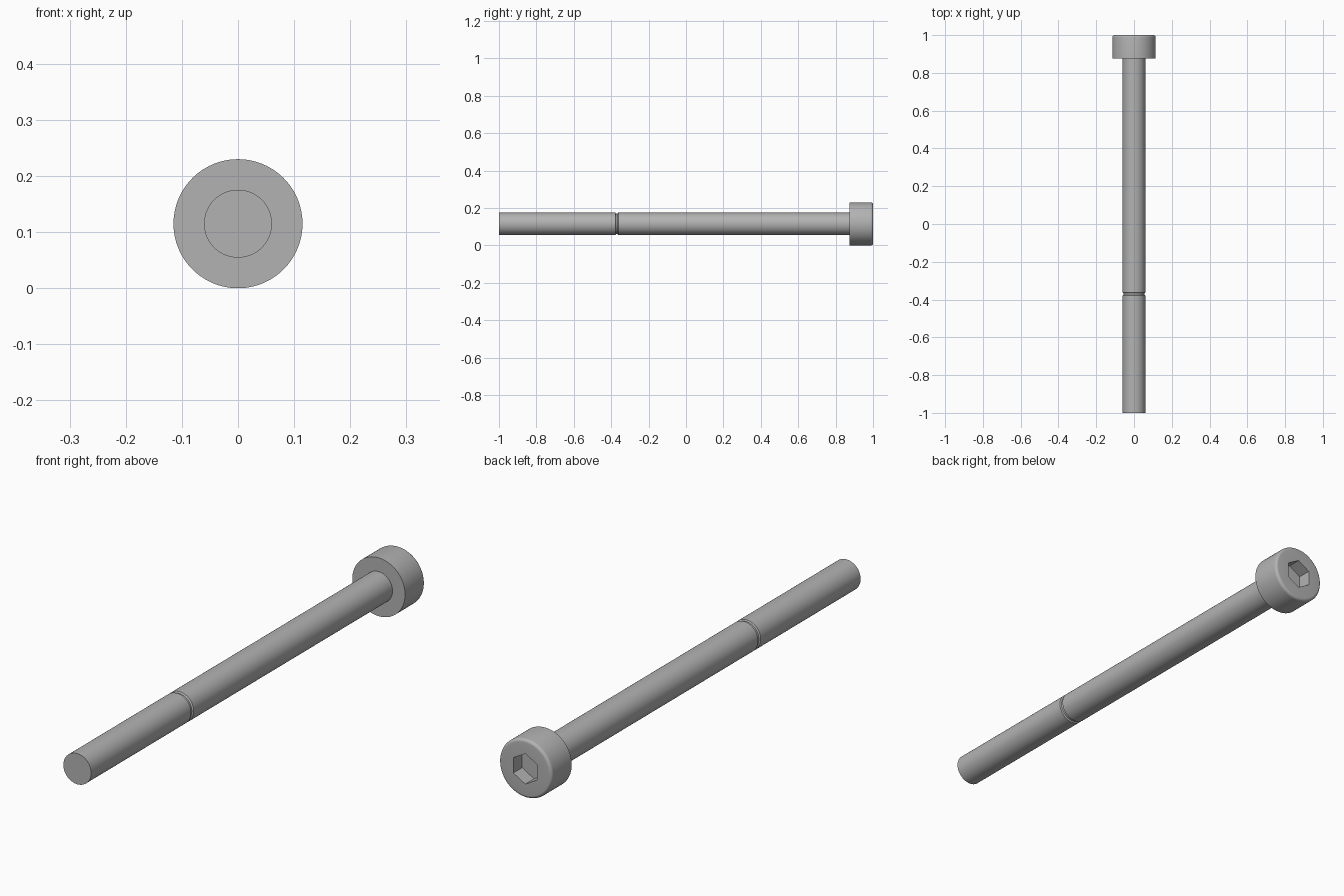
import bpy, bmesh, math
from mathutils import Vector

if "Cube" in bpy.data.objects:
    bpy.data.objects.remove(bpy.data.objects["Cube"], do_unlink=True)

HEAD_R, SHANK_R = 0.115, 0.0605
HEAD_Y, FILLET = 0.875, 0.012
SEGMENTS = 96
AXIS = Vector((0, 0, HEAD_R))

steel = bpy.data.materials.new("steel_grey")
steel.use_nodes = True
colour = (0.45, 0.45, 0.45, 1)
steel.diffuse_color = colour
steel.node_tree.nodes["Principled BSDF"].inputs["Base Color"].default_value = colour


def lathe(profile):
    """Revolve (radius, y) points around the screw's axis."""
    bm = bmesh.new()
    verts = [bm.verts.new(AXIS + Vector((0, y, r))) for r, y in profile]
    edges = [bm.edges.new(pair) for pair in zip(verts, verts[1:])]
    bmesh.ops.spin(bm, geom=verts + edges, cent=AXIS, axis=(0, 1, 0),
                   angle=math.tau, steps=SEGMENTS)
    bmesh.ops.remove_doubles(bm, verts=bm.verts, dist=1e-5)
    return bm


def finish(bm, name):
    bmesh.ops.recalc_face_normals(bm, faces=bm.faces)
    mesh = bpy.data.meshes.new(name)
    bm.to_mesh(mesh)
    bm.free()
    mesh.materials.append(steel)
    obj = bpy.data.objects.new(name, mesh)
    bpy.context.collection.objects.link(obj)
    bpy.ops.object.select_all(action='DESELECT')
    obj.select_set(True)
    bpy.context.view_layer.objects.active = obj
    bpy.ops.object.shade_smooth_by_angle(angle=math.radians(30))


# Shank with a shallow groove above the threaded length
finish(lathe([(0, -1), (SHANK_R, -1), (SHANK_R, -0.378), (0.055, -0.375),
              (0.055, -0.366), (SHANK_R, -0.362), (SHANK_R, HEAD_Y)]), "shank")

# Cylindrical head with a rounded outer rim, open where it meets the shank
steps = 6
rim = [(HEAD_R - FILLET + FILLET * math.cos(a), 1 - FILLET + FILLET * math.sin(a))
       for a in (i * math.pi / 2 / steps for i in range(steps + 1))]
head = lathe([(SHANK_R, HEAD_Y), (HEAD_R, HEAD_Y)] + rim)
rim_edges = [e for e in head.edges if e.is_boundary
             and all(v.co.y > 0.99 for v in e.verts)]

# Hexagonal socket sunk into the head, points up and down
socket_r, depth = 0.104 / math.sqrt(3), 0.055


def hexagon(y):
    return [head.verts.new(AXIS + Vector((socket_r * math.sin(i * math.pi / 3), y,
                                          socket_r * math.cos(i * math.pi / 3))))
            for i in range(6)]


mouth, floor = hexagon(1), hexagon(1 - depth)
for i in range(6):
    j = (i + 1) % 6
    head.faces.new((mouth[i], mouth[j], floor[j], floor[i]))
head.faces.new(floor)
mouth_edges = [head.edges.get((mouth[i], mouth[i - 1])) for i in range(6)]
bmesh.ops.triangle_fill(head, edges=rim_edges + mouth_edges, use_beauty=True,
                        normal=(0, 1, 0))
finish(head, "socket_head")
